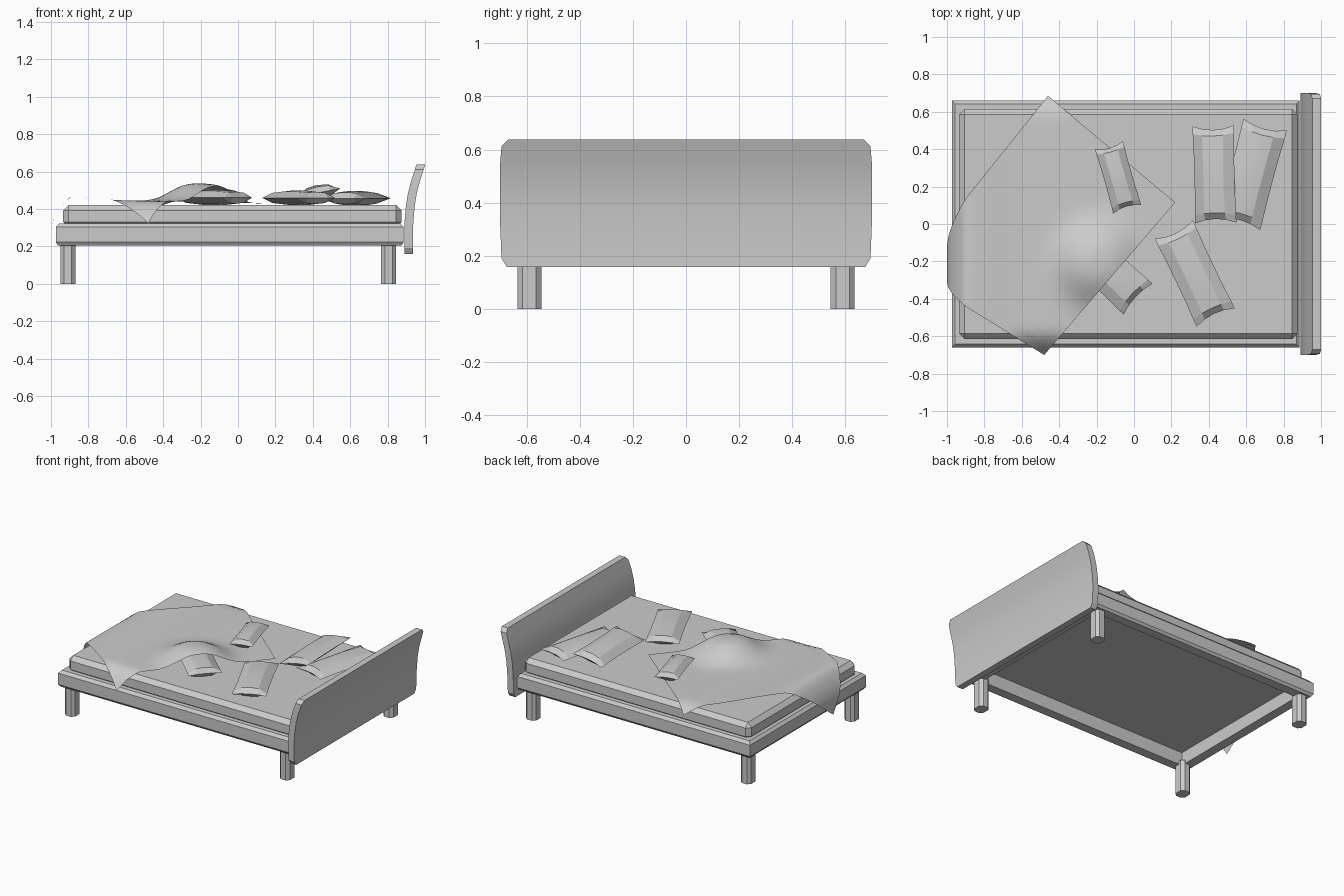
import bpy, bmesh, math
from mathutils import Vector

if "Cube" in bpy.data.objects:
    bpy.data.objects.remove(bpy.data.objects["Cube"])


def make_object(name, bm, smooth=None):
    bmesh.ops.recalc_face_normals(bm, faces=bm.faces)
    mesh = bpy.data.meshes.new(name)
    bm.to_mesh(mesh)
    bm.free()
    ob = bpy.data.objects.new(name, mesh)
    bpy.context.collection.objects.link(ob)
    if smooth:
        bpy.ops.object.select_all(action='DESELECT')
        ob.select_set(True)
        bpy.context.view_layer.objects.active = ob
        bpy.ops.object.shade_smooth_by_angle(angle=math.radians(smooth))
    return ob


def box(name, lo, hi, bevel, edges=lambda e: True):
    lo, hi = Vector(lo), Vector(hi)
    bm = bmesh.new()
    bmesh.ops.create_cube(bm, size=1)
    for v in bm.verts:
        v.co = Vector((v.co[i] * (hi[i] - lo[i]) + (lo[i] + hi[i]) / 2 for i in range(3)))
    bmesh.ops.bevel(bm, geom=[e for e in bm.edges if edges(e)], offset=bevel,
                    segments=1, affect='EDGES')
    return make_object(name, bm)


def vertical(e):
    return abs(e.verts[0].co.z - e.verts[1].co.z) > 0.01


# Frame: a hollow rectangular rail swept from a chamfered section (inset, z)
section = [(0.08, 0.205), (0.012, 0.205), (0, 0.222), (0, 0.303), (0.018, 0.323), (0.08, 0.323)]
bm = bmesh.new()
rings = []
for cx, cy in ((-1, -1), (1, -1), (1, 1), (-1, 1)):
    rings.append([bm.verts.new((-0.044 + cx * (0.93 - d), cy * (0.66 - d), z)) for d, z in section])
for i in range(4):
    a, b = rings[i], rings[(i + 1) % 4]
    for j in range(6):
        k = (j + 1) % 6
        bm.faces.new((a[j], b[j], b[k], a[k]))
make_object("bed_frame", bm)

# Mattress: chamfered slab
box("mattress", (-0.935, -0.616, 0.30), (0.875, 0.616, 0.422), 0.03)

# Legs
for px, (x0, x1) in (("foot", (-0.95, -0.87)), ("head", (0.765, 0.845))):
    for side, s in (("front", -1), ("back", 1)):
        y = s * 0.59
        box(f"{px}_{side}_leg", (x0, y - 0.045, 0), (x1, y + 0.045, 0.23), 0.02, vertical)

# Headboard: curved profile in x-z, lofted across the width with chamfered corners
profile = [(0.89, 0.158), (0.889, 0.19), (0.89, 0.32), (0.897, 0.41), (0.908, 0.48),
           (0.926, 0.55), (0.946, 0.612), (0.954, 0.638)]
half = [0.675, 0.695, 0.70, 0.70, 0.70, 0.70, 0.695, 0.67]
bm = bmesh.new()
grid = []
for (x, z), w in zip(profile, half):
    grid.append([bm.verts.new(p) for p in ((x, -w, z), (x + 0.047, -w, z),
                                           (x + 0.047, w, z), (x, w, z))])
for a, b in zip(grid, grid[1:]):
    for j in range(4):
        k = (j + 1) % 4
        bm.faces.new((a[j], a[k], b[k], b[j]))
bm.faces.new(grid[0])
bm.faces.new(grid[-1])
make_object("headboard", bm, 15)


# Pillows: low-poly cushions with pinched corners and hollow ends
def pillow(name, loc, width, length, thick, rot, tilt=0):
    us = [-1, -0.5, 0, 0.5, 1]
    vs = [-1, -0.84, -0.3, 0.3, 0.84, 1]
    bm = bmesh.new()
    layers = []
    for side in (1, -1):
        rows = []
        for v in vs:
            row = []
            for u in us:
                edge = abs(u) == 1 or abs(v) == 1
                h = 0 if edge else (1 - 0.3 * abs(u)) * (1 if abs(v) < 0.5 else 0.8)
                y = v * length / 2 * (1 - 0.085 * (1 - u * u) * v * v)
                x = u * width / 2 * (1.0 if abs(v) > 0.5 else 0.97)
                row.append(bm.verts.new((x, y, side * h * thick / 2)))
            rows.append(row)
        layers.append(rows)
    for rows in layers:
        for a, b in zip(rows, rows[1:]):
            for j in range(4):
                bm.faces.new((a[j], a[j + 1], b[j + 1], b[j]))
    bmesh.ops.remove_doubles(bm, verts=bm.verts, dist=0.0005)
    ob = make_object(name, bm, 15)
    ob.location = loc
    ob.rotation_euler = (0, math.radians(tilt), math.radians(rot))


pillow("leaning_pillow", (0.43, 0.265, 0.488), 0.225, 0.52, 0.08, 1.5, -11)
pillow("head_pillow", (0.63, 0.265, 0.457), 0.24, 0.55, 0.08, -15)
pillow("middle_pillow", (0.325, -0.265, 0.459), 0.225, 0.52, 0.08, 25.5)
pillow("small_pillow", (-0.085, 0.25, 0.470), 0.155, 0.355, 0.075, 16)
pillow("covered_pillow", (-0.125, -0.265, 0.460), 0.225, 0.40, 0.08, 47)

# Blanket: a slanted square sheet draped over the foot end and one pillow
A, B, C, D = (Vector(p) for p in ((-0.46, 0.685), (0.22, 0.115), (-0.48, -0.70), (-1.21, -0.25)))


def drape(x, y):
    z = 0.430
    d = math.hypot(x + 0.19, y + 0.21) / 0.2
    z += 0.10 * math.exp(-d ** 3)                             # covered pillow
    z += 0.03 * math.exp(-((x + 0.88) / 0.22) ** 2)           # lift near the foot
    z += 0.012 * math.exp(-((x + 0.45) / 0.3) ** 2)
    over = max(0, abs(y) - 0.58)
    z -= (1.0 if y < 0 else 0.55) * over * (0.4 + 5 * over)   # side corners hang
    if x < -0.90:
        t = -0.90 - x
        x = -0.90 - 0.10 * math.sin(min(t / 0.22, 1) * math.pi / 2)
        z -= 0.25 * min(t / 0.31, 1.1) ** 1.15
    return x, y, z


N = 26
bm = bmesh.new()
rows = []
for i in range(N + 1):
    s = i / N
    row = []
    for j in range(N + 1):
        t = j / N
        p = (A * (1 - t) + B * t) * (1 - s) + (D * (1 - t) + C * t) * s
        row.append(bm.verts.new(drape(p.x, p.y)))
    rows.append(row)
for a, b in zip(rows, rows[1:]):
    for j in range(N):
        bm.faces.new((a[j], b[j], b[j + 1], a[j + 1]))
bm.normal_update()
if sum(f.normal.z for f in bm.faces) < 0:
    bmesh.ops.reverse_faces(bm, faces=bm.faces)
make_object("blanket", bm, 60)
